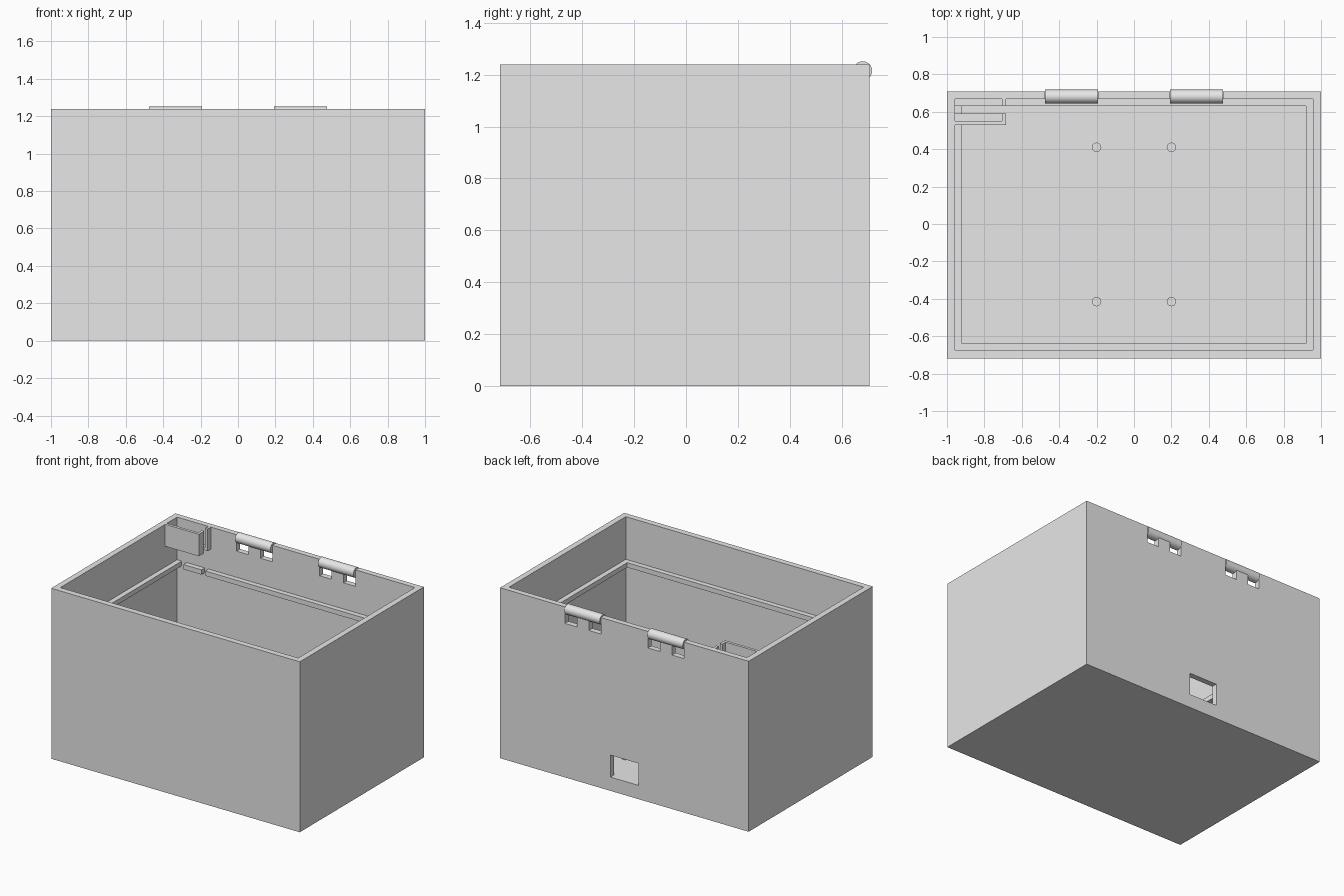
import bpy
import bmesh
import math
from mathutils import Matrix, Vector

default = bpy.data.objects.get("Cube")
if default:
    bpy.data.objects.remove(default, do_unlink=True)

grey = bpy.data.materials.new("plain_grey")
grey.use_nodes = True
grey.diffuse_color = (0.8, 0.8, 0.8, 1)
grey.node_tree.nodes["Principled BSDF"].inputs["Base Color"].default_value = (0.8, 0.8, 0.8, 1)


def finish(name, bm):
    mesh = bpy.data.meshes.new(name)
    bm.to_mesh(mesh)
    bm.free()
    mesh.materials.append(grey)
    obj = bpy.data.objects.new(name, mesh)
    bpy.context.collection.objects.link(obj)
    return obj


def add_box(bm, x, y, z):
    size = Vector((x[1] - x[0], y[1] - y[0], z[1] - z[0]))
    middle = Vector((sum(x), sum(y), sum(z))) / 2
    bmesh.ops.create_cube(bm, size=1, matrix=Matrix.Translation(middle) @ Matrix.Diagonal(size).to_4x4())


def boxes(name, *ranges):
    bm = bmesh.new()
    for r in ranges:
        add_box(bm, *r)
    return finish(name, bm)


def cylinder(name, radius, length, location, axis="Z", sides=48):
    bm = bmesh.new()
    turn = Matrix.Rotation(math.pi / 2, 4, "Y") if axis == "X" else Matrix()
    bmesh.ops.create_cone(bm, cap_ends=True, segments=sides, radius1=radius, radius2=radius,
                          depth=length, matrix=Matrix.Translation(location) @ turn)
    for f in bm.faces:
        f.smooth = len(f.verts) == 4
    for e in bm.edges:
        e.smooth = all(len(f.verts) == 4 for f in e.link_faces)
    return finish(name, bm)


front, back, top = -0.718, 0.708, 1.24
in_x, in_front, in_back, floor = 0.957, -0.675, 0.667, 0.10

# Open box with a cable port and hinge slots
body = boxes("box_body", ((-1, 1), (front, back), (0, top)))
slots = [((s * a - 0.048, s * a + 0.048), (0.6, 0.8), (1.12, 1.5))
         for s in (-1, 1) for a in (0.238, 0.431)]
cutters = [
    boxes("cavity_cutter", ((-in_x, in_x), (in_front, in_back), (floor, 1.5))),
    boxes("port_cutter", ((-0.112, 0.112), (0.6, 0.8), (floor, 0.26))),
    boxes("slot_cutter", *slots),
]
for cutter in cutters:
    cutter.hide_render = True
    mod = body.modifiers.new(cutter.name, "BOOLEAN")
    mod.operation = "DIFFERENCE"
    mod.solver = "EXACT"
    mod.object = cutter
graph = bpy.context.evaluated_depsgraph_get()
cut_mesh = bpy.data.meshes.new_from_object(body.evaluated_get(graph))
body.modifiers.clear()
body.data = cut_mesh
for cutter in cutters:
    bpy.data.objects.remove(cutter, do_unlink=True)

# Hinge barrels on the back rim
for side, s in (("left", 1), ("right", -1)):
    cylinder("hinge_barrel_" + side, 0.0365, 0.284, (s * 0.334, 0.6815, 1.215), "X")

# Support ledge around the inside
ledge_z = (0.895, 0.93)
step = 0.037
boxes("ledge_sides",
      *[(sorted((s * (in_x - step), s * (in_x + 0.01))), (in_front, in_back), ledge_z) for s in (-1, 1)])
boxes("ledge_front", ((step - in_x, in_x - step), (in_front - 0.01, in_front + step), ledge_z))
boxes("ledge_back",
      ((-0.705, in_x - step), (in_back - step, in_back + 0.01), ledge_z),
      ((-0.88, -0.735), (in_back - step, in_back + 0.01), ledge_z))

# Corner pocket with a slit through its end and floor
end = (-0.705, -0.685)
inner = (-in_x - 0.01, end[0])
pocket_z = (1.08, top)
floor_z = (1.08, 1.10)
boxes("pocket_front", ((inner[0], end[1]), (0.53, 0.55), pocket_z))
for name, y in (("front", (0.55, 0.59)), ("back", (0.63, in_back + 0.005))):
    boxes("pocket_end_" + name, (end, y, pocket_z))
    boxes("pocket_floor_" + name, (inner, y, floor_z))

# Mounting pegs on the floor
for i, x in enumerate((-0.2, 0.2)):
    for j, y in enumerate((-0.415, 0.41)):
        cylinder("mounting_peg_%d%d" % (i, j), 0.025, 0.06, (x, y, floor + 0.02), sides=24)
